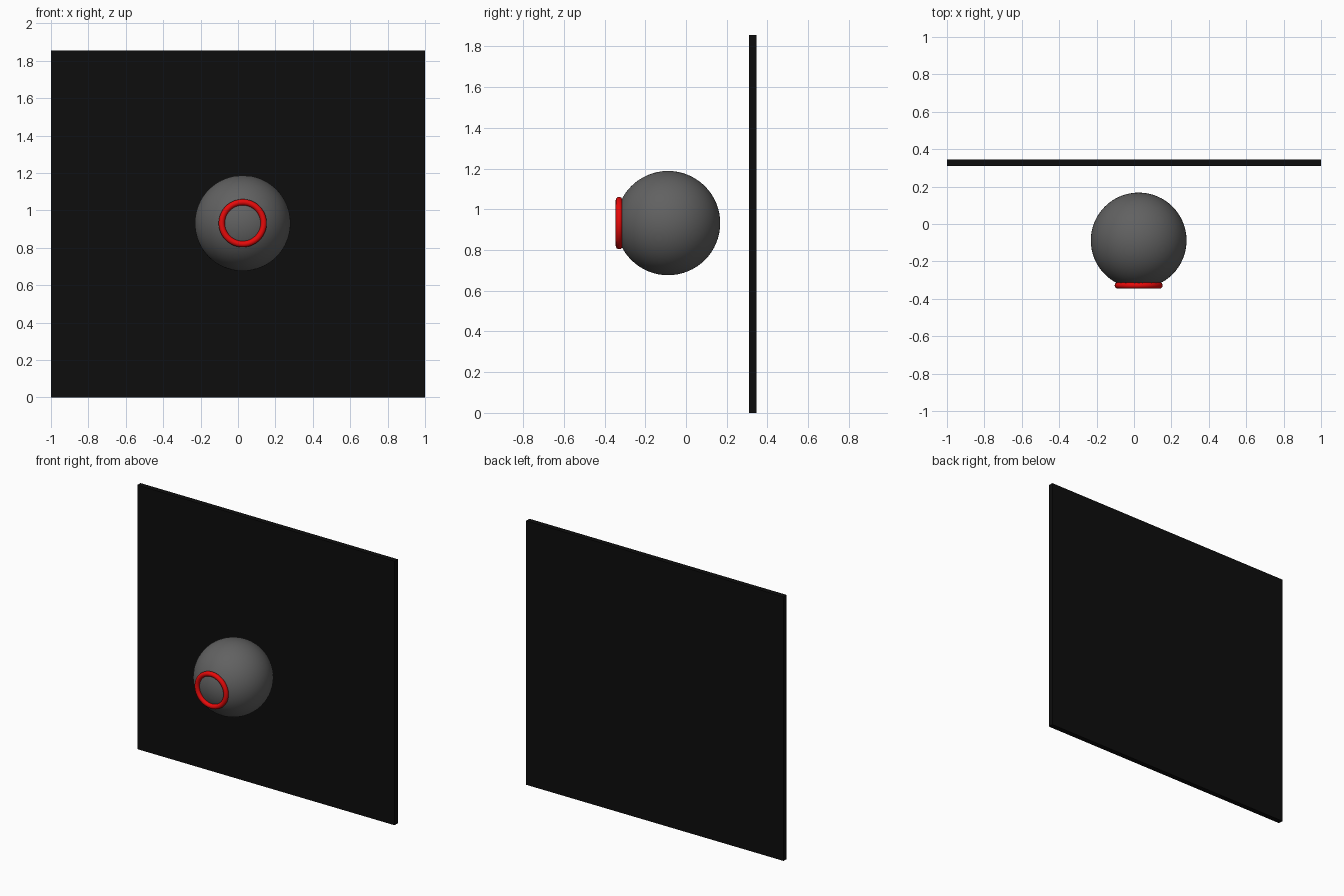
import bpy
import math

if "Cube" in bpy.data.objects:
    bpy.data.objects.remove(bpy.data.objects["Cube"])

CENTRE = (0.025, -0.088, 0.932)


def material(name, colour):
    mat = bpy.data.materials.new(name)
    mat.diffuse_color = (*colour, 1.0)
    mat.use_nodes = True
    mat.node_tree.nodes["Principled BSDF"].inputs["Base Color"].default_value = mat.diffuse_color
    return mat


def finish(name, mat, smooth=False):
    obj = bpy.context.object
    obj.name = name
    obj.data.materials.append(mat)
    if smooth:
        bpy.ops.object.shade_smooth_by_angle()
    return obj


black = material("black", (0.004, 0.004, 0.004))
grey = material("dark grey", (0.12, 0.12, 0.12))
red = material("red", (0.8, 0.003, 0.003))

# Thin upright panel behind the ball
bpy.ops.mesh.primitive_cube_add(size=1, location=(0, 0.328, 0.9275))
bpy.context.object.scale = (2.0, 0.036, 1.855)
bpy.ops.object.transform_apply(location=False, rotation=False, scale=True)
finish("back_panel", black)

# Smooth floating ball
bpy.ops.mesh.primitive_uv_sphere_add(segments=64, ring_count=32, radius=0.256,
                                     location=CENTRE)
finish("ball", grey, True)

# Round ring set into the front of the ball
bpy.ops.mesh.primitive_torus_add(major_radius=0.112, minor_radius=0.0165,
                                 major_segments=64, minor_segments=16,
                                 location=(CENTRE[0], -0.3285, CENTRE[2]),
                                 rotation=(math.pi / 2, 0, 0))
finish("front_ring", red, True)
